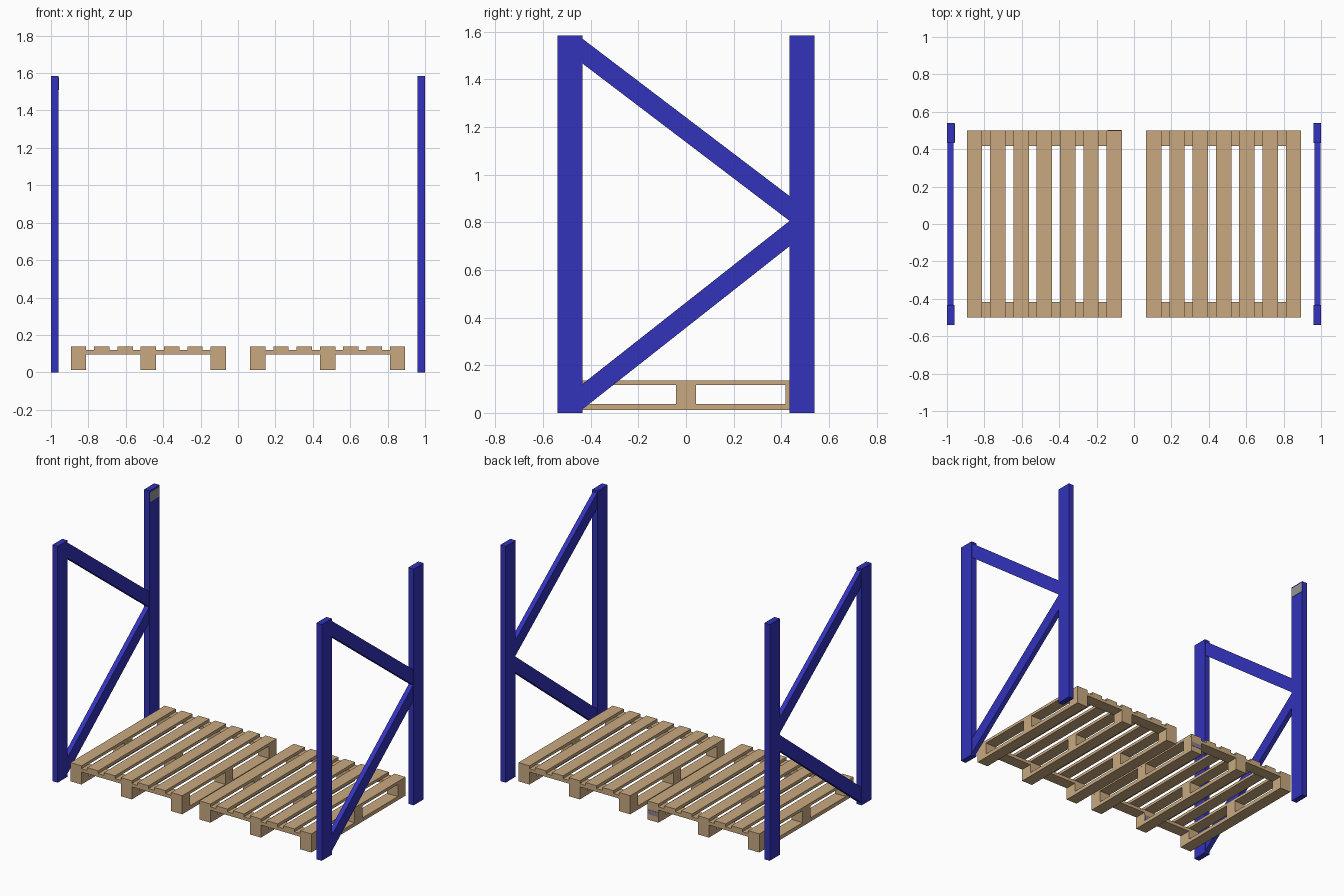
import bpy

if "Cube" in bpy.data.objects:
    bpy.data.objects.remove(bpy.data.objects["Cube"])


def material(name, color):
    m = bpy.data.materials.new(name)
    m.diffuse_color = (*color, 1)
    m.use_nodes = True
    m.node_tree.nodes["Principled BSDF"].inputs["Base Color"].default_value = m.diffuse_color
    return m


BLUE = material("blue_paint", (0.032, 0.032, 0.49))
WOOD = material("pallet_wood", (0.578, 0.397, 0.216))
GREY = material("grey_label", (0.3, 0.3, 0.3))
PURPLE = material("purple_grey_tag", (0.27, 0.2, 0.28))


def prism(name, profile, x0, x1, mat):
    """Extrude a closed (y, z) profile along x."""
    n = len(profile)
    verts = [(x, y, z) for x in (x0, x1) for y, z in profile]
    faces = [tuple(reversed(range(n))), tuple(range(n, 2 * n))]
    faces += [(i, (i + 1) % n, n + (i + 1) % n, n + i) for i in range(n)]
    mesh = bpy.data.meshes.new(name)
    mesh.from_pydata(verts, [], faces)
    mesh.materials.append(mat)
    obj = bpy.data.objects.new(name, mesh)
    bpy.context.collection.objects.link(obj)
    return obj


def box(name, x0, x1, y0, y1, z0, z1, mat):
    return prism(name, [(y0, z0), (y1, z0), (y1, z1), (y0, z1)], x0, x1, mat)


# Side frames: two posts and two diagonal braces each
for side, cx in (("left", -0.98), ("right", 0.98)):
    for end, cy in (("front", -0.487), ("back", 0.487)):
        box(f"{side}_{end}_post", cx - 0.02, cx + 0.02,
            cy - 0.053, cy + 0.053, 0, 1.585, BLUE)
    prism(f"{side}_lower_brace",
          [(-0.435, 0.015), (0.435, 0.70), (0.435, 0.806), (-0.435, 0.121)],
          cx - 0.016, cx + 0.016, BLUE)
    prism(f"{side}_upper_brace",
          [(-0.435, 1.467), (0.435, 0.806), (0.435, 0.91), (-0.435, 1.571)],
          cx - 0.016, cx + 0.016, BLUE)

# Pallets
HALF = 0.041
for side, cx in (("left", -0.479), ("right", 0.479)):
    # top slats
    for i in range(7):
        x = cx + (i - 3) * 0.1247
        box(f"{side}_slat", x - HALF, x + HALF, -0.5, 0.5, 0.118, 0.137, WOOD)
    # cross boards under the slat ends
    for y0, y1 in ((-0.5, -0.418), (0.418, 0.5)):
        box(f"{side}_cross_board", cx - 0.415, cx + 0.415, y0, y1, 0.096, 0.118, WOOD)
    # bottom runners with three blocks each
    for i in (-1, 0, 1):
        x = cx + i * 0.374
        box(f"{side}_runner", x - HALF, x + HALF, -0.5, 0.5, 0.012, 0.037, WOOD)
        for y in (-0.459, 0, 0.459):
            top = 0.118 if y == 0 else 0.096
            box(f"{side}_block", x - HALF, x + HALF, y - HALF, y + HALF, 0.037, top, WOOD)

# Thin labels on the back left post and two pallet blocks
box("post_label", -0.96, -0.958, 0.436, 0.538, 1.51, 1.575, GREY)
box("back_block_tag", -0.143, -0.067, 0.5, 0.502, 0.05, 0.08, PURPLE)
box("inner_block_tag", -0.517, -0.441, -0.418, -0.416, 0.05, 0.08, PURPLE)
